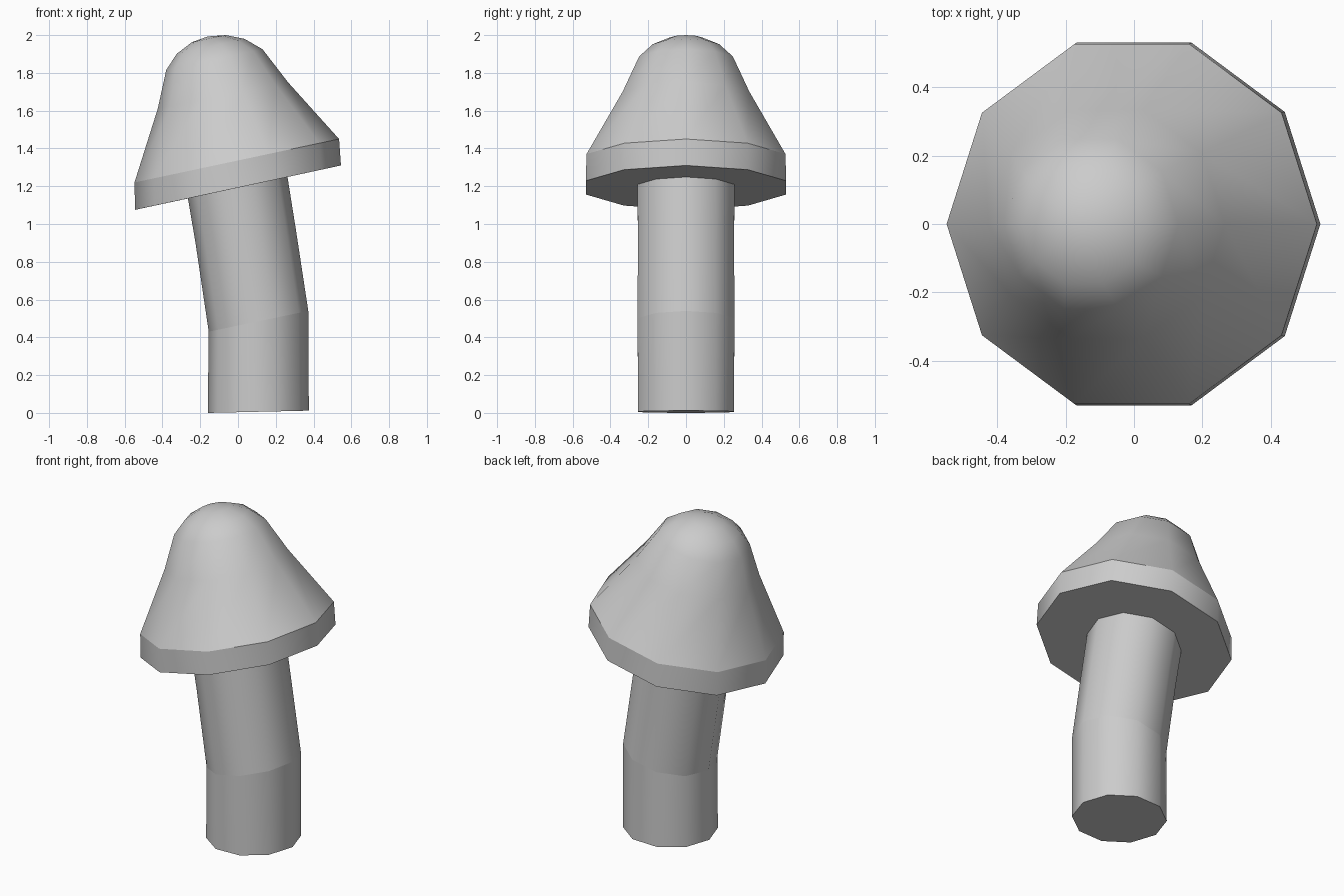
import bpy, bmesh
from math import sin, cos, pi
from mathutils import Vector

if "Cube" in bpy.data.objects:
    bpy.data.objects.remove(bpy.data.objects["Cube"])

SIDES = 10


def ring(bm, left, right):
    """Tilted decagon given by its left and right ends in the xz plane."""
    l, r = Vector((left[0], 0, left[1])), Vector((right[0], 0, right[1]))
    mid, half = (l + r) / 2, (r - l) / 2
    side = Vector((0, half.length, 0))
    return [bm.verts.new(mid + half * cos(2 * pi * i / SIDES) + side * sin(2 * pi * i / SIDES))
            for i in range(SIDES)]


def loft(name, sections, sharp=(), close_bottom=False, apex=None):
    bm = bmesh.new()
    rings = [ring(bm, (a, b), (c, d)) for a, b, c, d in sections]
    for lo, hi in zip(rings, rings[1:]):
        for i in range(SIDES):
            j = (i + 1) % SIDES
            bm.faces.new((lo[i], lo[j], hi[j], hi[i]))
    if close_bottom:
        bm.faces.new(rings[0][::-1])
    if apex:
        tip = bm.verts.new((apex[0], 0, apex[1]))
        for i in range(SIDES):
            bm.faces.new((rings[-1][i], rings[-1][(i + 1) % SIDES], tip))
    for f in bm.faces:
        f.smooth = True
    for k in sharp:
        for i in range(SIDES):
            bm.edges.get((rings[k][i], rings[k][(i + 1) % SIDES])).smooth = False
    mesh = bpy.data.meshes.new(name)
    bm.to_mesh(mesh)
    bm.free()
    obj = bpy.data.objects.new(name, mesh)
    bpy.context.collection.objects.link(obj)
    return obj


# Bent stem: left x, left z, right x, right z of each section
loft("stem", [
    (-0.16, 0.0, 0.375, 0.012),
    (-0.155, 0.43, 0.372, 0.54),
    (-0.225, 0.90, 0.305, 0.98),
    (-0.265, 1.135, 0.262, 1.249),
], sharp=(0, 1), close_bottom=True)

# Tilted cap: underside, rim and dome
loft("cap", [
    (-0.265, 1.135, 0.262, 1.249),
    (-0.545, 1.075, 0.545, 1.31),
    (-0.548, 1.22, 0.535, 1.45),
    (-0.425, 1.61, 0.265, 1.75),
    (-0.38, 1.815, 0.13, 1.925),
    (-0.325, 1.90, 0.035, 1.98),
    (-0.245, 1.962, -0.065, 2.0),
], sharp=(1, 2), apex=(-0.16, 1.993))
